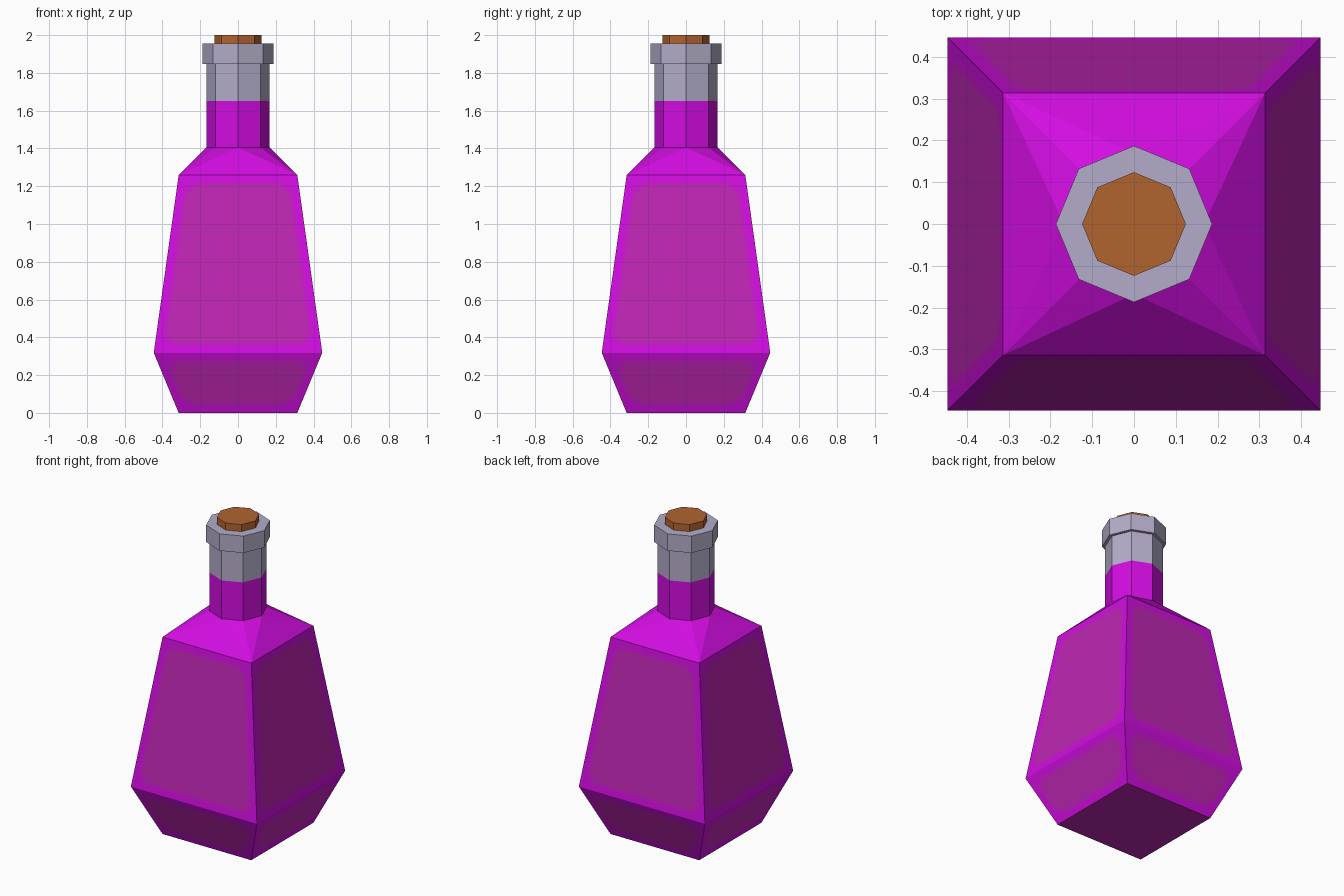
import bpy, bmesh, math
from mathutils import Matrix, Vector

if "Cube" in bpy.data.objects:
    bpy.data.objects.remove(bpy.data.objects["Cube"])


def material(name, rgb):
    lin = [(c / 255 / 12.92) if c < 11 else ((c / 255 + 0.055) / 1.055) ** 2.4 for c in rgb]
    m = bpy.data.materials.new(name)
    m.diffuse_color = (*lin, 1)
    m.use_nodes = True
    m.node_tree.nodes["Principled BSDF"].inputs["Base Color"].default_value = m.diffuse_color
    return m


MAGENTA = material("magenta glass", (210, 13, 225))
RIM = material("panel rim", (200, 25, 203))
PANEL = material("pink panel", (190, 38, 178))
METAL = material("grey metal", (178, 172, 200))
CORK = material("brown cork", (178, 100, 48))


def finish(bm, name, mats):
    bmesh.ops.remove_doubles(bm, verts=bm.verts, dist=1e-4)
    bmesh.ops.recalc_face_normals(bm, faces=bm.faces)
    me = bpy.data.meshes.new(name)
    bm.to_mesh(me)
    bm.free()
    for m in mats:
        me.materials.append(m)
    ob = bpy.data.objects.new(name, me)
    bpy.context.collection.objects.link(ob)
    return ob


def octagon(r, z):
    return [Vector((r * math.cos(i * math.pi / 4), r * math.sin(i * math.pi / 4), z)) for i in range(8)]


def prism(name, r, z0, z1, mat):
    bm = bmesh.new()
    lo = [bm.verts.new(p) for p in octagon(r, z0)]
    hi = [bm.verts.new(p) for p in octagon(r, z1)]
    bm.faces.new(lo[::-1])
    bm.faces.new(hi)
    for i in range(8):
        j = (i + 1) % 8
        bm.faces.new((lo[i], lo[j], hi[j], hi[i]))
    return finish(bm, name, [mat])


# Square flask body with chamfered coloured panels cut into each wall
bm = bmesh.new()


def face(pts, mi=0):
    f = bm.faces.new([bm.verts.new(p) for p in pts])
    f.material_index = mi


def wall(z0, h0, z1, h1, turn):
    def half(z):
        return h0 + (h1 - h0) * (z - z0) / (z1 - z0)

    def pt(x, z):
        return turn @ Vector((x, -half(z), z))

    def ring(m, c):
        a, b = z0 + m, z1 - m
        right = [(half(a) - m - c, a), (half(a + c) - m, a + c),
                 (half(b - c) - m, b - c), (half(b) - m - c, b)]
        return [pt(x, z) for x, z in right] + [pt(-x, z) for x, z in right[::-1]]

    # corners: bottom right, top right, top left, bottom left
    q = [pt(h0, z0), pt(h1, z1), pt(-h1, z1), pt(-h0, z0)]
    outer, inner = ring(0.036, 0.05), ring(0.054, 0.05)
    for k in range(4):
        a, b, c = outer[2 * k], outer[2 * k + 1], outer[(2 * k + 2) % 8]
        face((q[k], b, a))
        face((q[k], q[(k + 1) % 4], c, b))
    for i in range(8):
        j = (i + 1) % 8
        face((outer[i], outer[j], inner[j], inner[i]), 1)
    face(inner, 2)


BASE, BELLY, SHOULDER, NECK = 0.314, 0.446, 0.314, 0.168
top = octagon(NECK, 1.405)
for k in range(4):
    turn = Matrix.Rotation(k * math.pi / 2, 3, 'Z')
    wall(0, BASE, 0.318, BELLY, turn)
    wall(0.318, BELLY, 1.26, SHOULDER, turn)
    # Shoulder facets from the square up to the octagonal neck
    left = turn @ Vector((-SHOULDER, -SHOULDER, 1.26))
    right = turn @ Vector((SHOULDER, -SHOULDER, 1.26))
    mid = (6 + 2 * k) % 8
    face((left, right, top[mid]))
    face((right, top[(mid + 1) % 8], top[mid]))
    face((right, top[(mid + 2) % 8], top[(mid + 1) % 8]))
face([(-BASE, -BASE, 0), (-BASE, BASE, 0), (BASE, BASE, 0), (BASE, -BASE, 0)], 2)
face(top)
finish(bm, "bottle_body", [MAGENTA, RIM, PANEL])

# Neck, metal collar, lip and cork
prism("neck", NECK, 1.405, 1.65, MAGENTA)
prism("collar", NECK, 1.65, 1.847, METAL)
prism("lip", 0.187, 1.847, 1.955, METAL)
prism("cork", 0.124, 1.94, 2.0, CORK)
